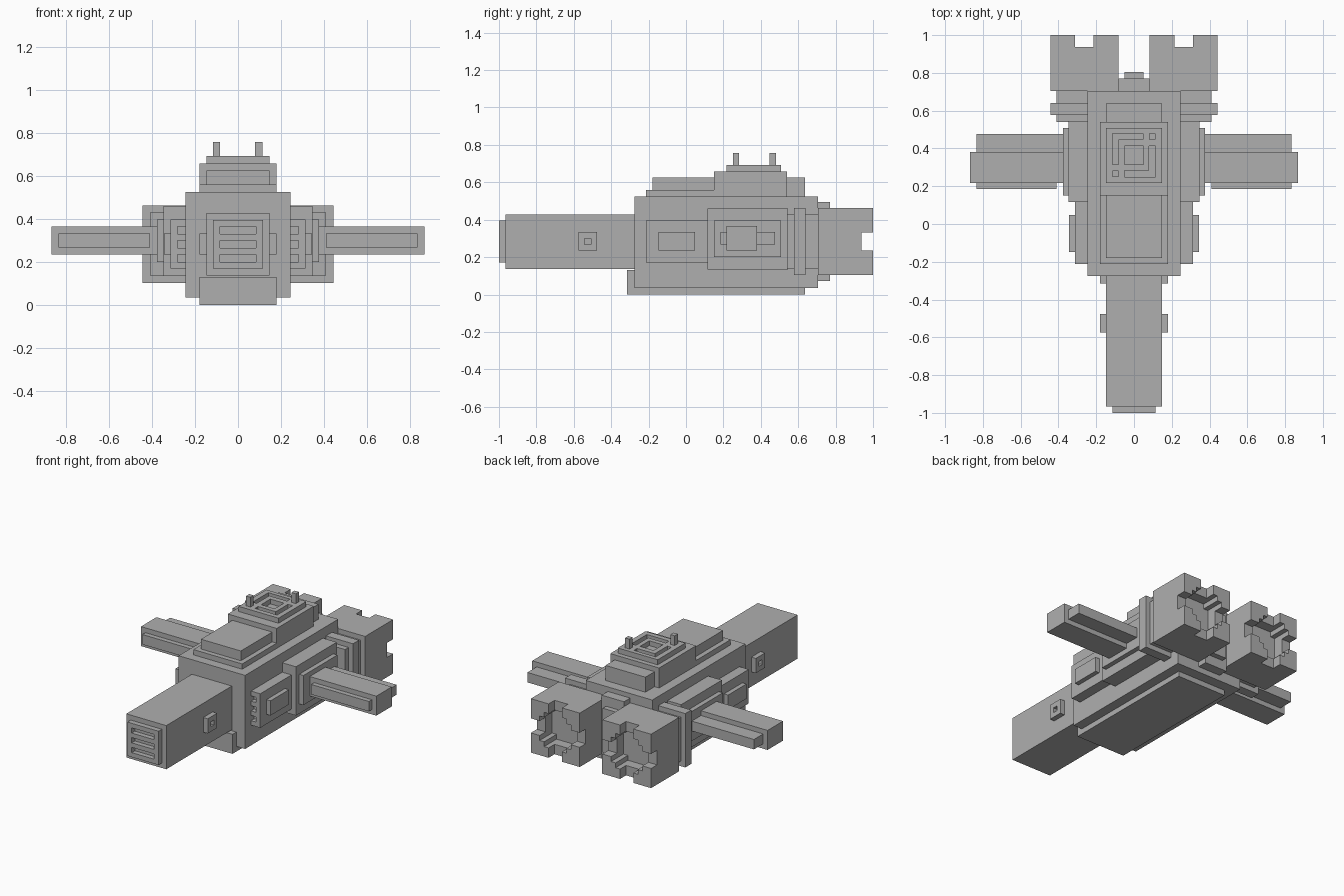
import bpy, bmesh

if "Cube" in bpy.data.objects:
    bpy.data.objects.remove(bpy.data.objects["Cube"], do_unlink=True)

grey = bpy.data.materials.new("hull_grey")
grey.use_nodes = True
colour = (0.43, 0.43, 0.43, 1)
grey.diffuse_color = colour
grey.node_tree.nodes["Principled BSDF"].inputs["Base Color"].default_value = colour


def box(name, x, y, z):
    """Box given by its extent along each axis."""
    spans = [sorted(s) for s in (x, y, z)]
    bm = bmesh.new()
    bmesh.ops.create_cube(bm, size=1)
    for v in bm.verts:
        v.co = [lo + (c + 0.5) * (hi - lo) for c, (lo, hi) in zip(v.co, spans)]
    mesh = bpy.data.meshes.new(name)
    bm.to_mesh(mesh)
    bm.free()
    mesh.materials.append(grey)
    ob = bpy.data.objects.new(name, mesh)
    bpy.context.collection.objects.link(ob)
    return ob


def cut(target, x, y, z):
    """Carve a box-shaped recess out of a part."""
    cutter = box("cutter", x, y, z)
    cutter.hide_render = True
    mod = target.modifiers.new("recess", "BOOLEAN")
    mod.operation = "DIFFERENCE"
    mod.solver = "EXACT"
    mod.object = cutter
    bpy.context.view_layer.objects.active = target
    bpy.ops.object.modifier_apply(modifier=mod.name)
    bpy.data.objects.remove(cutter, do_unlink=True)


def centred(half):
    return (-half, half)


slot_heights = [(0.2, 0.235), (0.265, 0.3), (0.33, 0.365)]

# Central body
box("hull", centred(0.245), (-0.275, 0.705), (0.035, 0.525))
box("keel", centred(0.18), (-0.315, 0.635), (0, 0.13))
box("tail_block", centred(0.082), (0.65, 0.77), (0.072, 0.495))
box("tail_cap", centred(0.05), (0.75, 0.805), (0.135, 0.43))

# Long nose with a slotted grille
box("nose", centred(0.147), (-0.965, -0.2), (0.137, 0.428))
grille = box("nose_grille", centred(0.115), (-1, -0.95), (0.17, 0.395))
for heights in slot_heights:
    cut(grille, centred(0.083), (-1.1, -0.967), heights)

# Stepped upper deck
box("deck_plate", centred(0.18), (-0.213, 0.54), (0.5, 0.56))
box("cabin", centred(0.147), (-0.18, 0.2), (0.52, 0.625))
box("turret", centred(0.18), (0.15, 0.54), (0.53, 0.658))
box("deck_rear_block", centred(0.147), (0.5, 0.637), (0.51, 0.625))

# Turret lid: two L grooves around a square well
lid = box("turret_lid", centred(0.147), (0.217, 0.508), (0.64, 0.692))
groove = (0.66, 0.8)
cut(lid, (-0.113, 0.048), (0.447, 0.48), groove)
cut(lid, (-0.113, -0.083), (0.315, 0.48), groove)
cut(lid, (-0.05, 0.113), (0.25, 0.283), groove)
cut(lid, (0.08, 0.113), (0.25, 0.412), groove)
cut(lid, centred(0.05), (0.315, 0.412), groove)
box("front_antenna", (-0.115, -0.083), (0.25, 0.283), (0.67, 0.757))
box("rear_antenna", (0.08, 0.113), (0.447, 0.48), (0.67, 0.757))

for side, s in (("left", 1), ("right", -1)):
    def sx(a, b):
        return (s * a, s * b)

    # Nose side port
    port = box(side + "_nose_port", sx(0.12, 0.18), (-0.575, -0.477), (0.235, 0.333))
    cut(port, sx(0.149, 0.3), (-0.543, -0.509), (0.267, 0.3))

    # Forward side pod with front vents
    pod = box(side + "_pod", sx(0.2, 0.313), (-0.213, 0.16), (0.17, 0.397))
    for heights in slot_heights:
        cut(pod, sx(0.21, 0.28), (-0.3, -0.18), heights)
    box(side + "_pod_panel", sx(0.3, 0.343), (-0.147, 0.047), (0.235, 0.333))

    # Wing mount and wing with edge rails
    box(side + "_wing_mount", sx(0.2, 0.346), (0.116, 0.545), (0.135, 0.46))
    box(side + "_wing_plate", sx(0.3, 0.377), (0.15, 0.508), (0.2, 0.397))
    box(side + "_wing", sx(0.35, 0.867), (0.217, 0.38), (0.235, 0.365))
    box(side + "_wing_front_rail", sx(0.41, 0.835), (0.185, 0.25), (0.267, 0.333))
    box(side + "_wing_rear_rail", sx(0.36, 0.835), (0.35, 0.477), (0.267, 0.333))

    # Engine collar and flange
    box(side + "_collar", sx(0.2, 0.41), (0.54, 0.71), (0.137, 0.43))
    box(side + "_flange", sx(0.21, 0.443), (0.577, 0.64), (0.104, 0.463))

    # Hollow engine with a notch in each rim edge
    engine = box(side + "_engine", sx(0.083, 0.443), (0.705, 1), (0.104, 0.463))
    cavity = (0.87, 1.1)
    cut(engine, sx(0.148, 0.378), cavity, (0.202, 0.365))
    cut(engine, sx(0.181, 0.345), cavity, (0.17, 0.398))
    notch = (0.937, 1.2)
    cut(engine, sx(0.214, 0.312), notch, (0, 0.6))
    cut(engine, sx(0, 0.6), notch, (0.235, 0.332))
